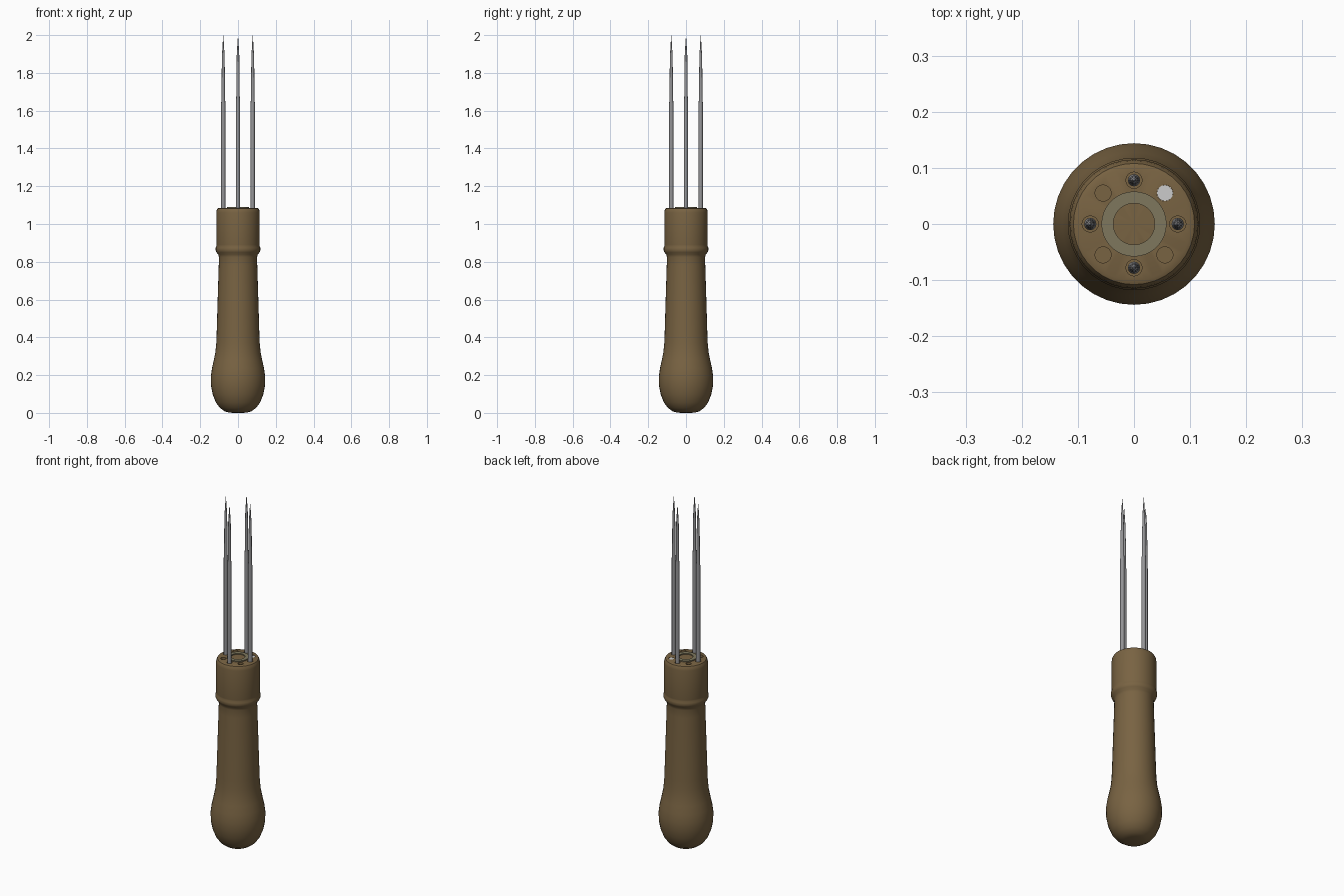
import bpy, bmesh, math
from mathutils import Matrix, Vector

if "Cube" in bpy.data.objects:
    bpy.data.objects.remove(bpy.data.objects["Cube"])


def material(name, rgb):
    m = bpy.data.materials.new(name)
    m.diffuse_color = (*rgb, 1)
    m.use_nodes = True
    m.node_tree.nodes["Principled BSDF"].inputs["Base Color"].default_value = m.diffuse_color
    return m


def add_object(name, bm, mat=None):
    mesh = bpy.data.meshes.new(name)
    bm.to_mesh(mesh)
    bm.free()
    ob = bpy.data.objects.new(name, mesh)
    bpy.context.collection.objects.link(ob)
    if mat:
        mesh.materials.append(mat)
    return ob


def lathe(name, profile, sides, mat=None, at=(0, 0), closed=False):
    """Spin (radius, z) points round a vertical axis."""
    bm = bmesh.new()
    vs = [bm.verts.new((r, 0, z)) for r, z in profile]
    pairs = list(zip(vs, vs[1:])) + ([(vs[-1], vs[0])] if closed else [])
    edges = [bm.edges.new(p) for p in pairs]
    bmesh.ops.spin(bm, geom=vs + edges, axis=(0, 0, 1), cent=(0, 0, 0),
                   angle=math.tau, steps=sides, use_duplicate=False)
    bmesh.ops.remove_doubles(bm, verts=bm.verts, dist=1e-5)
    bmesh.ops.recalc_face_normals(bm, faces=bm.faces)
    bmesh.ops.translate(bm, verts=bm.verts, vec=(at[0], at[1], 0))
    return add_object(name, bm, mat)


def smooth(ob):
    bpy.ops.object.select_all(action='DESELECT')
    ob.select_set(True)
    bpy.context.view_layer.objects.active = ob
    bpy.ops.object.shade_smooth_by_angle(angle=math.radians(35))


wood = material("wood", (0.19, 0.125, 0.055))
inlay = material("inlay", (0.21, 0.185, 0.11))
steel = material("steel", (0.3, 0.3, 0.31))
pale = material("pale_steel", (0.55, 0.55, 0.55))

TOP = 1.085
spots = [Vector((0.078 * math.cos(i * math.pi / 4), 0.078 * math.sin(i * math.pi / 4)))
         for i in range(8)]

# Turned handle with bulb end, slim grip, lip and collar
handle = lathe("handle", [
    (0, 0), (0.045, 0.001), (0.07, 0.008), (0.095, 0.026), (0.117, 0.055),
    (0.134, 0.098), (0.143, 0.145), (0.144, 0.19), (0.138, 0.235), (0.128, 0.28),
    (0.12, 0.32), (0.115, 0.37), (0.113, 0.42), (0.107, 0.62), (0.102, 0.78),
    (0.101, 0.825), (0.104, 0.838), (0.114, 0.85), (0.118, 0.86), (0.118, 0.874),
    (0.114, 0.883), (0.115, 0.89), (0.115, 1.06), (0.113, 1.072), (0.108, 1.082),
    (0.101, TOP), (0, TOP)], 36, wood)

# Eight sockets drilled in the collar
bm = bmesh.new()
for p in spots:
    bmesh.ops.create_cone(bm, cap_ends=True, segments=16, radius1=0.0145, radius2=0.0145,
                          depth=0.08, matrix=Matrix.Translation((p.x, p.y, TOP)))
drill = add_object("socket_cutter", bm)
drill.hide_render = True
mod = handle.modifiers.new("sockets", 'BOOLEAN')
mod.operation = 'DIFFERENCE'
mod.object = drill
mod.solver = 'EXACT'
bpy.context.view_layer.objects.active = handle
bpy.ops.object.modifier_apply(modifier=mod.name)
bpy.data.objects.remove(drill)
smooth(handle)

# Inlaid ring on the collar face
smooth(lathe("face_ring", [(0.037, 1.06), (0.058, 1.06), (0.058, 1.091), (0.037, 1.091)],
             36, inlay, closed=True))

# Four needles in alternate sockets
for i in range(0, 8, 2):
    smooth(lathe(f"needle_{i // 2 + 1}", [
        (0, 1.04), (0.011, 1.04), (0.011, 1.64), (0.009, 1.68), (0.0085, 1.8),
        (0.0065, 1.9), (0.003, 1.96), (0, 2.0)], 12, steel, spots[i]))

# Pale plug filling one spare socket
smooth(lathe("socket_plug", [(0, 1.04), (0.0143, 1.04), (0.0143, 1.083), (0, 1.083)],
             16, pale, spots[1]))
